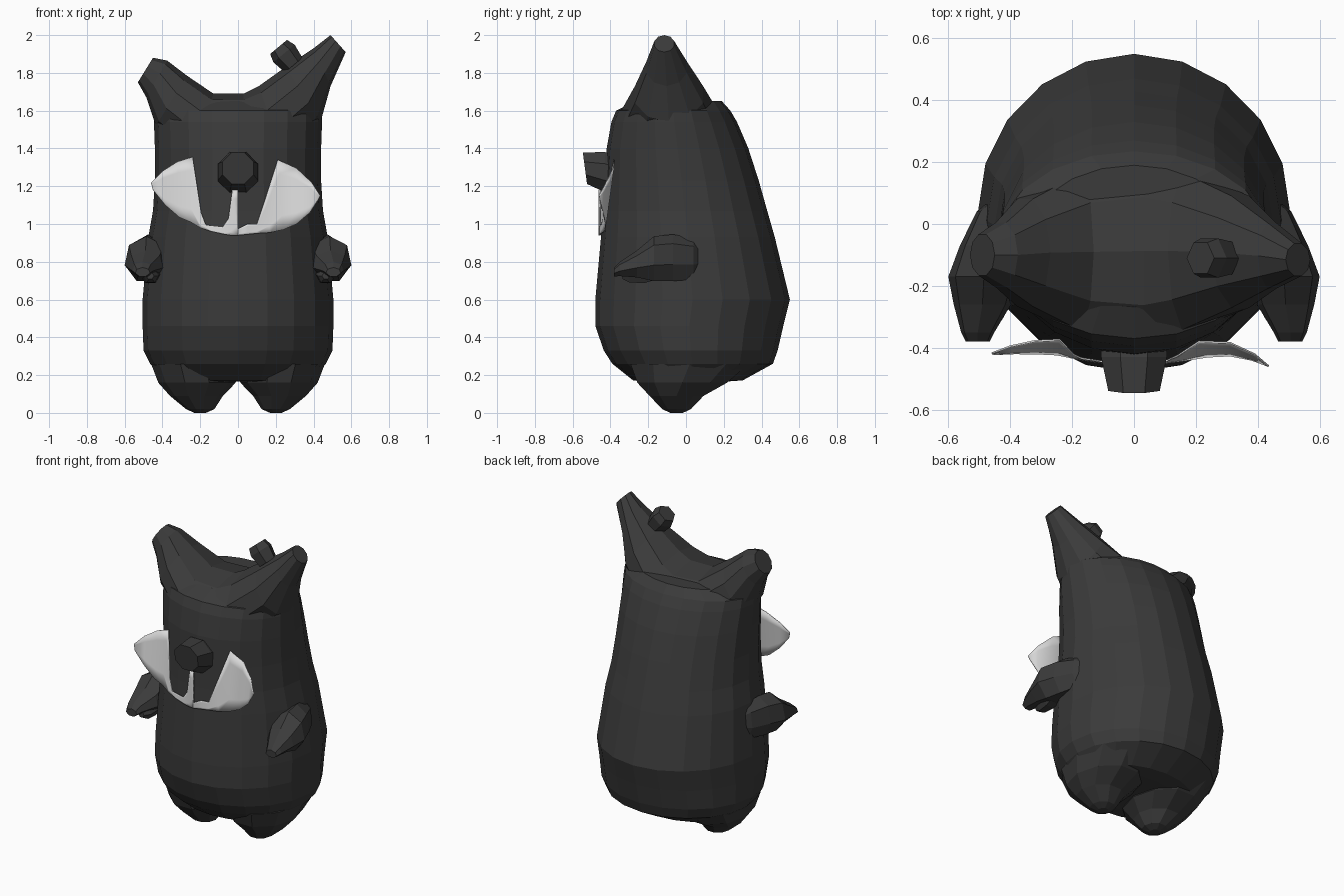
import bpy, bmesh, math
from mathutils import Vector


def material(name, value):
    m = bpy.data.materials.new(name)
    m.diffuse_color = (value, value, value, 1)
    return m


DARK = material("charcoal", 0.043)
WHITE = material("off white", 0.70)


def make_object(name, bm, mat):
    bmesh.ops.recalc_face_normals(bm, faces=bm.faces)
    me = bpy.data.meshes.new(name)
    bm.to_mesh(me)
    bm.free()
    me.materials.append(mat)
    ob = bpy.data.objects.new(name, me)
    bpy.context.collection.objects.link(ob)
    return ob


def loft(name, rings, mat=DARK):
    """Skin a list of equal-length point rings and cap both ends."""
    bm = bmesh.new()
    vs = [[bm.verts.new(p) for p in r] for r in rings]
    n = len(vs[0])
    for a, b in zip(vs, vs[1:]):
        for i in range(n):
            j = (i + 1) % n
            bm.faces.new((a[i], a[j], b[j], b[i]))
    bm.faces.new(vs[0])
    bm.faces.new(vs[-1])
    return make_object(name, bm, mat)


def ellipse(c, u, v, n, phase=0.0):
    """Ring of n points round c, spanned by half-axes u and v."""
    c, u, v = Vector(c), Vector(u), Vector(v)
    return [c + u * math.cos(t) + v * math.sin(t)
            for t in (phase + 2 * math.pi * i / n for i in range(n))]


def merge(ob, other):
    """Union a helper solid into ob."""
    mod = ob.modifiers.new("merge " + other.name, 'BOOLEAN')
    mod.operation = 'UNION'
    mod.solver = 'EXACT'
    mod.object = other
    other.hide_render = True
    other.hide_set(True)


# Body: z, half width, front y, back y
sections = [(0.165, 0.30, -0.20, 0.20), (0.172, 0.38, -0.28, 0.30),
            (0.26, 0.465, -0.39, 0.46), (0.33, 0.50, -0.435, 0.485),
            (0.46, 0.505, -0.48, 0.515), (0.60, 0.505, -0.48, 0.55),
            (0.93, 0.475, -0.45, 0.47), (1.07, 0.45, -0.44, 0.43),
            (1.23, 0.44, -0.43, 0.385), (1.40, 0.44, -0.42, 0.33),
            (1.54, 0.445, -0.395, 0.27), (1.60, 0.445, -0.37, 0.235),
            (1.65, 0.34, -0.27, 0.19)]
body = loft("body", [ellipse((0, (y0 + y1) / 2, z), (w, 0, 0), (0, (y1 - y0) / 2, 0), 20)
                     for z, w, y0, y1 in sections])

# Saddle-shaped head top running out to the two ears:
# upper x,z / lower x,z / front y, back y
head = [(-0.45, 1.88, -0.53, 1.75, -0.17, -0.03),
        (-0.375, 1.865, -0.485, 1.67, -0.21, 0.01),
        (-0.27, 1.785, -0.435, 1.52, -0.275, 0.09),
        (-0.13, 1.69, -0.24, 1.36, -0.36, 0.18),
        (0.03, 1.69, 0.03, 1.34, -0.385, 0.21),
        (0.11, 1.73, 0.24, 1.36, -0.355, 0.18),
        (0.25, 1.83, 0.437, 1.54, -0.28, 0.10),
        (0.40, 1.93, 0.49, 1.73, -0.215, 0.01),
        (0.49, 2.00, 0.57, 1.91, -0.17, -0.06)]
rings = []
for xt, zt, xb, zb, y0, y1 in head:
    c = ((xt + xb) / 2, (y0 + y1) / 2, (zt + zb) / 2)
    rings.append(ellipse(c, ((xt - xb) / 2, 0, (zt - zb) / 2), (0, (y1 - y0) / 2, 0), 10))
merge(body, loft("head_top_and_ears", rings))

for s, side in ((-1, "left"), (1, "right")):
    # Stubby feet: x, y, z, x radius, y radius
    foot = [(0.20, -0.05, 0.0, 0.03, 0.035), (0.20, -0.05, 0.02, 0.075, 0.08),
            (0.22, -0.05, 0.09, 0.14, 0.15), (0.217, -0.02, 0.16, 0.205, 0.25),
            (0.235, 0.02, 0.26, 0.225, 0.33)]
    merge(body, loft(side + "_foot", [ellipse((s * x, y, z), (rx, 0, 0), (0, ry, 0), 10)
                                      for x, y, z, rx, ry in foot]))
    # Arms reaching forward: x, y, z, x radius, z radius
    arm = [(0.42, 0.09, 0.81, 0.03, 0.07), (0.45, 0.04, 0.81, 0.06, 0.115),
           (0.475, -0.07, 0.815, 0.09, 0.13), (0.485, -0.17, 0.81, 0.118, 0.125),
           (0.49, -0.26, 0.785, 0.095, 0.075), (0.505, -0.35, 0.76, 0.055, 0.04),
           (0.505, -0.38, 0.745, 0.04, 0.025)]
    loft(side + "_arm", [ellipse((s * x, y, z), (rx, 0, 0), (0, 0, rz), 7, math.pi / 2)
                         for x, y, z, rx, rz in arm])
    # Thumb below each hand
    thumb = [(0.47, -0.15, 0.76, 0.06), (0.465, -0.22, 0.735, 0.055),
             (0.46, -0.30, 0.725, 0.04), (0.465, -0.335, 0.725, 0.02)]
    loft(side + "_thumb", [ellipse((s * x, y, z), (r, 0, 0), (0, 0, r), 6)
                           for x, y, z, r in thumb])

# Eight-sided nose with a tilted front face
loft("nose", [ellipse((0, y, z), (r, 0, 0), (0, tilt, -r), 8, math.pi / 8)
              for y, z, r, tilt in ((-0.40, 1.265, 0.115, 0),
                                    (-0.43, 1.275, 0.115, 0),
                                    (-0.535, 1.295, 0.09, 0.012))])

# Six-sided stud sitting on the taller ear
axis = Vector((-0.64, 0, 0.77))
loft("ear_stud", [ellipse(Vector((0.25, -0.11, 1.895)) + axis * d,
                          (r * 0.77, 0, r * 0.64), (0, r, 0), 6)
                  for d, r in ((-0.07, 0.06), (0.01, 0.073), (0.055, 0.058))])


# Pale cheek tufts: columns of upper x,z and lower x,z
def tuft(name, sign, curl, columns):
    def place(x, z):
        y = -0.46 + 0.14 * (z - 0.95) * min(1, x / 0.2)
        y += 0.03 * min(1, x / 0.25) - curl * max(0, x - 0.28) ** 2
        return Vector((sign * x, y, z))
    bm = bmesh.new()
    steps = 5
    grid = [[bm.verts.new(place(xt + (xb - xt) * i / steps, zt + (zb - zt) * i / steps))
             for i in range(steps + 1)] for xt, zt, xb, zb in columns]
    for p, q in zip(grid, grid[1:]):
        for i in range(steps):
            bm.faces.new((p[i], p[i + 1], q[i + 1], q[i]))
    for f in bm.faces:
        f.smooth = True
    mod = make_object(name, bm, WHITE).modifiers.new("thickness", 'SOLIDIFY')
    mod.thickness = 0.006
    mod.offset = 0


tuft("left_cheek_tuft", -1, 0.8, [
    (0.46, 1.22, 0.45, 1.18), (0.40, 1.28, 0.385, 1.10), (0.32, 1.33, 0.31, 1.035),
    (0.24, 1.355, 0.25, 1.01), (0.195, 1.06, 0.20, 0.98), (0.17, 0.995, 0.14, 0.96),
    (0.08, 0.985, 0.07, 0.945), (0.05, 1.03, 0.04, 0.94), (0.03, 1.18, 0.0, 0.94),
    (0.0, 1.18, 0.0, 0.95)])
tuft("right_cheek_tuft", 1, 2.4, [
    (0.435, 1.15, 0.425, 1.13), (0.39, 1.22, 0.38, 1.06), (0.31, 1.295, 0.31, 1.00),
    (0.21, 1.34, 0.24, 0.97), (0.14, 1.12, 0.17, 0.955), (0.10, 1.00, 0.10, 0.95),
    (0.05, 1.00, 0.05, 0.945), (0.0, 0.975, 0.0, 0.94)])
